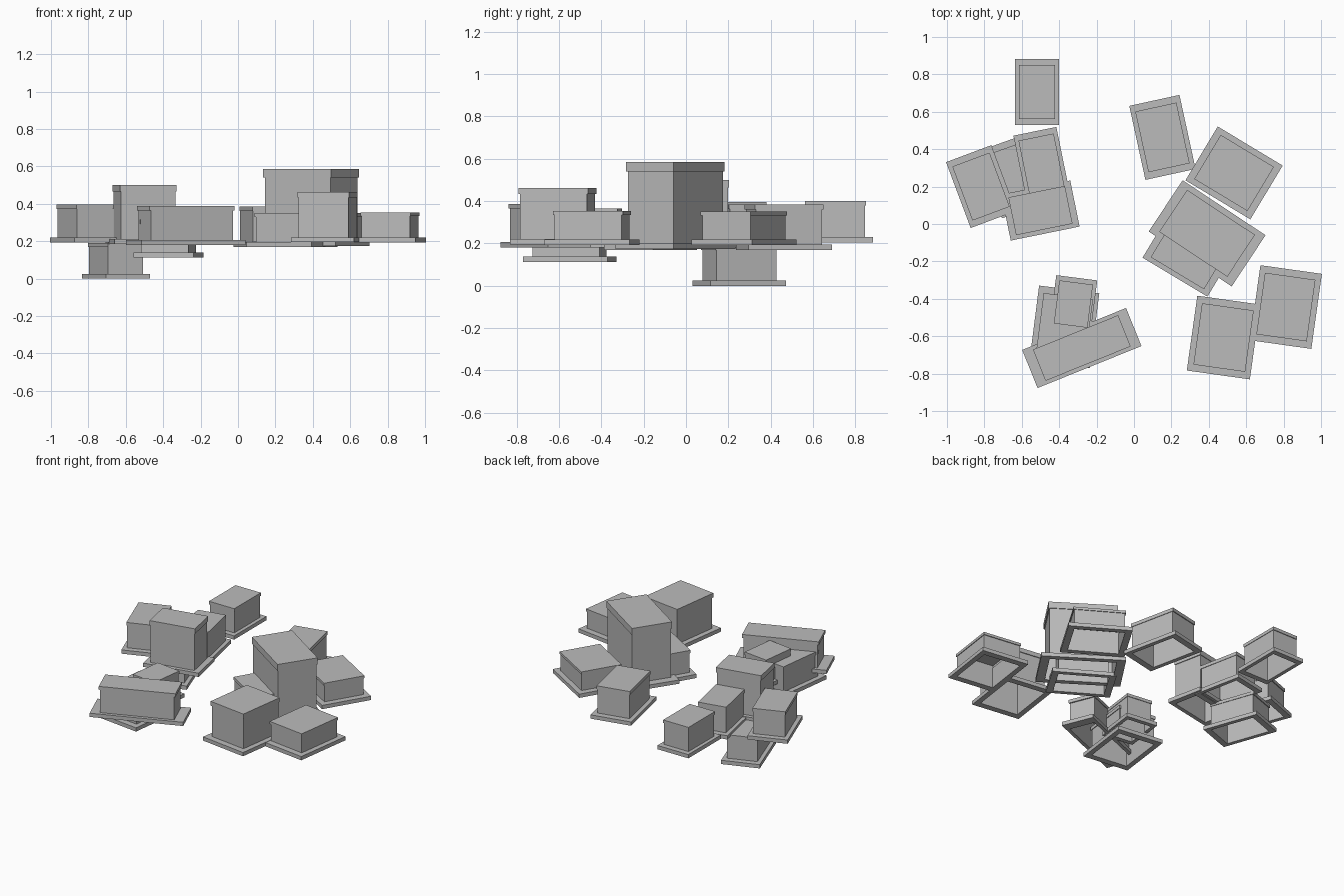
import bpy
import bmesh
from math import radians
from mathutils import Matrix

cube = bpy.data.objects.get("Cube")
if cube:
    bpy.data.objects.remove(cube, do_unlink=True)

grey = bpy.data.materials.new("plain grey")
grey.use_nodes = True
grey.diffuse_color = (0.5, 0.5, 0.5, 1)
grey.node_tree.nodes["Principled BSDF"].inputs["Base Color"].default_value = (0.5, 0.5, 0.5, 1)

PLINTH = 1.22   # plinth size relative to the roof
WALL = 0.965    # wall size relative to the roof


def house(name, x, y, width, depth, angle, bottom, top):
    """Hollow block, open below: plinth rim, walls and overhanging flat roof."""
    base_h = 0.026
    lip = top - 0.11 * (top - bottom)
    rim = bottom + base_h
    # size and height of each rectangular ring, from the open underside to the roof
    rings = [(WALL, rim), (WALL, bottom), (PLINTH, bottom), (PLINTH, rim),
             (WALL, rim), (WALL, lip), (1, lip), (1, top)]
    corners = [(-.5, -.5), (.5, -.5), (.5, .5), (-.5, .5)]
    bm = bmesh.new()
    loops = [[bm.verts.new((cx * width * s, cy * depth * s, z)) for cx, cy in corners]
             for s, z in rings]
    for low, high in zip(loops, loops[1:]):
        for i in range(4):
            j = (i + 1) % 4
            bm.faces.new((low[i], low[j], high[j], high[i]))
    bm.faces.new(loops[-1])
    bmesh.ops.remove_doubles(bm, verts=bm.verts, dist=1e-5)
    bm.transform(Matrix.Translation((x, y, 0)) @ Matrix.Rotation(radians(angle), 4, 'Z'))
    mesh = bpy.data.meshes.new(name)
    bm.to_mesh(mesh)
    bm.free()
    mesh.materials.append(grey)
    bpy.context.collection.objects.link(bpy.data.objects.new(name, mesh))


# Back left cluster
house("back_house", -.518, .706, .193, .289, 0, .205, .40)
house("far_left_house", -.818, .20, .212, .308, 20.5, .193, .395)
house("sunken_house", -.652, .252, .205, .312, 19.7, 0, .19)
house("inner_left_house", -.495, .324, .192, .287, 11.5, .18, .385)
house("tall_left_house", -.50, .072, .308, .206, 11.5, .185, .50)

# Front left cluster
house("long_hall", -.279, -.663, .491, .18, 22, .18, .387)
house("low_house", -.372, -.55, .266, .331, -7.3, .113, .315)
house("small_house", -.324, -.428, .181, .232, -7.3, .18, .365)

# Tower and its neighbours
house("tower", .391, -.05, .436, .269, -33.5, .175, .585)
house("tower_annex", .289, -.168, .332, .222, -31, .17, .35)
house("back_right_house", .152, .463, .225, .332, 12.3, .17, .385)
house("right_house", .535, .273, .332, .275, -31, .193, .35)

# Front right pair
house("front_right_house", .479, -.607, .279, .331, -8, .195, .463)
house("far_right_house", .812, -.444, .272, .332, -8, .193, .353)
